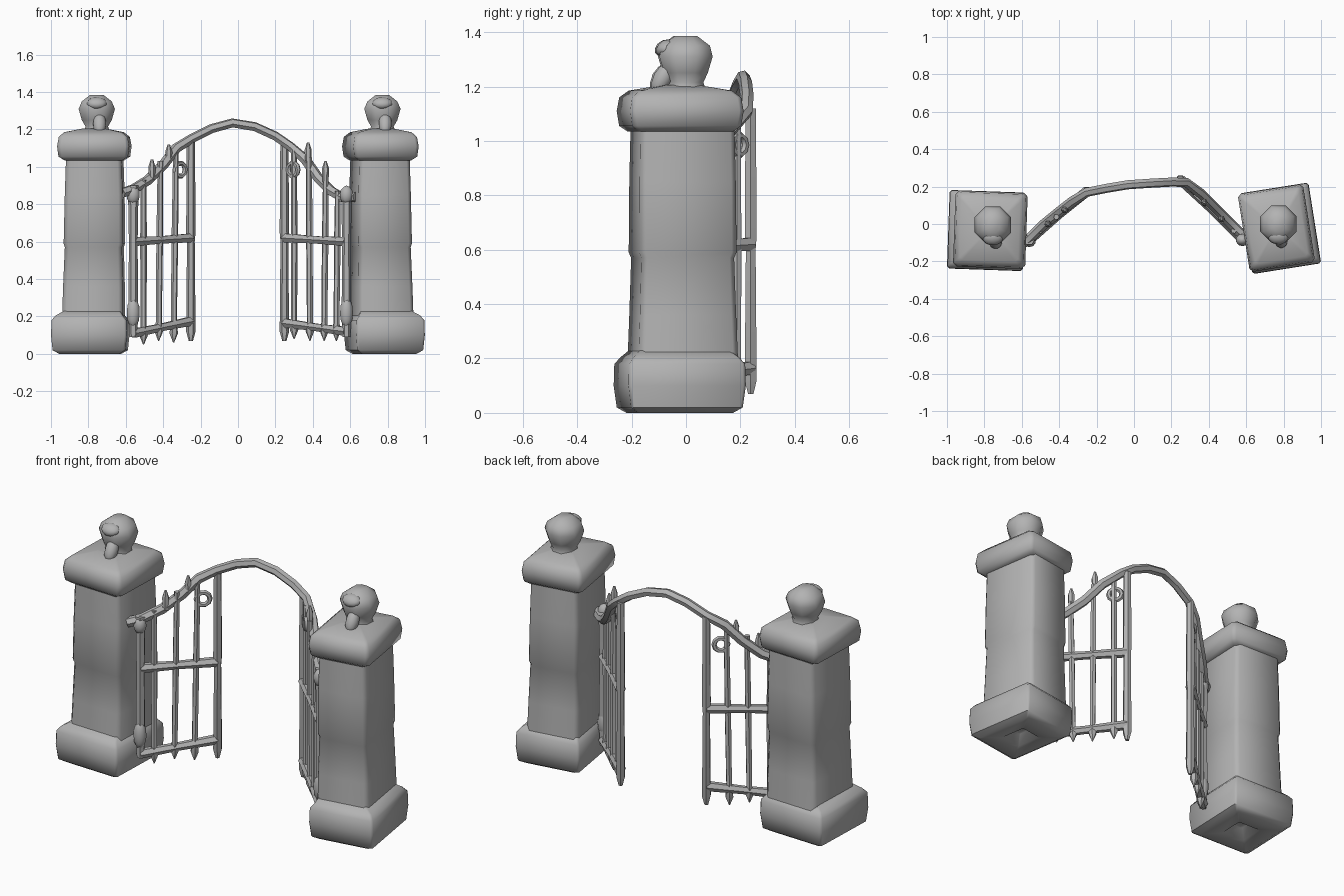
import bpy, bmesh, math
from mathutils import Matrix, Vector

cube = bpy.data.objects.get("Cube")
if cube:
    bpy.data.objects.remove(cube, do_unlink=True)

stone = bpy.data.materials.new("plain_grey")
stone.use_nodes = True
grey = (0.45, 0.45, 0.45, 1)
stone.diffuse_color = grey
stone.node_tree.nodes["Principled BSDF"].inputs["Base Color"].default_value = grey
stone.node_tree.nodes["Principled BSDF"].inputs["Roughness"].default_value = 0.8


def finish(obj, angle=50):
    """Assign the colour and smooth everything but hard edges."""
    obj.data.materials.clear()
    obj.data.materials.append(stone)
    bpy.ops.object.select_all(action='DESELECT')
    obj.select_set(True)
    bpy.context.view_layer.objects.active = obj
    bpy.ops.object.shade_smooth_by_angle(angle=math.radians(angle))
    return obj


def loft(name, rings, place, corner):
    """Stack of corner-cut rectangles; ring = z, half x, half y, x shift."""
    bm = bmesh.new()
    loops = []
    for z, hx, hy, dx in rings:
        c = corner * min(hx, hy)
        pts = [(hx, -hy + c), (hx, hy - c), (hx - c, hy), (-hx + c, hy),
               (-hx, hy - c), (-hx, -hy + c), (-hx + c, -hy), (hx - c, -hy)]
        loops.append([bm.verts.new((x + dx, y, z)) for x, y in pts])
    for a, b in zip(loops, loops[1:]):
        for i in range(8):
            j = (i + 1) % 8
            bm.faces.new((a[i], a[j], b[j], b[i]))
    bm.faces.new(reversed(loops[0]))
    bm.faces.new(loops[-1])
    bm.transform(place)
    mesh = bpy.data.meshes.new(name)
    bm.to_mesh(mesh)
    bm.free()
    obj = bpy.data.objects.new(name, mesh)
    bpy.context.collection.objects.link(obj)
    return finish(obj)


def rod(name, points, radius, scales):
    """Wrought rod along points, thickened or tapered by the scales."""
    curve = bpy.data.curves.new(name, 'CURVE')
    curve.dimensions = '3D'
    curve.bevel_depth = radius
    curve.bevel_resolution = 1
    curve.use_fill_caps = True
    line = curve.splines.new('POLY')
    line.points.add(len(points) - 1)
    for p, q, scale in zip(line.points, points, scales):
        p.co = (*q, 1)
        p.radius = scale
    obj = bpy.data.objects.new(name, curve)
    bpy.context.collection.objects.link(obj)
    bpy.ops.object.select_all(action='DESELECT')
    obj.select_set(True)
    bpy.context.view_layer.objects.active = obj
    bpy.ops.object.convert(target='MESH')
    return finish(bpy.context.object)


def lump(name, place, size, tilt=0):
    """Rough low-poly stone or iron lump."""
    bpy.ops.mesh.primitive_ico_sphere_add(subdivisions=2, radius=1, location=place,
                                          rotation=(tilt, 0, 0))
    obj = bpy.context.object
    obj.name = name
    obj.scale = size
    return finish(obj)


# Pillar outlines, bottom to top
base = [(0.05, .03, .03, 0), (0.005, .07, .07, 0), (0, .16, .17, 0), (0.02, .195, .2, 0),
        (0.1, .203, .21, 0), (0.18, .2, .208, 0), (0.205, .18, .188, 0), (0.23, .15, .16, .015)]
shaft = [(0.2, .163, .178, .018), (0.36, .16, .172, .02), (0.57, .153, .166, .022),
         (0.59, .159, .174, .022), (0.85, .155, .172, .024), (1.06, .148, .168, .024)]
cap = [(1.035, .155, .17, .022), (1.055, .186, .195, .022), (1.11, .193, .203, .022),
       (1.16, .184, .195, .022), (1.185, .155, .165, .02), (1.205, .06, .06, .02)]
orb = [(1.19, .07, .072, 0), (1.215, .06, .064, 0), (1.25, .08, .08, 0),
       (1.31, .097, .098, 0), (1.35, .08, .088, 0), (1.385, .035, .042, 0)]

for side, s, x, y, turn, narrow, deep, orb_at in (
        ("right", -1, -.79, -.035, -2, 1, 1, (-.755, -.005)),
        ("left", 1, .783, -.023, 9, .915, 1.04, (.772, 0))):
    for part, rings, dy, corner in (("base", base, 0, .06), ("shaft", shaft, .014, .14),
                                    ("cap", cap, .005, .1)):
        place = (Matrix.Translation((x, y + dy, 0))
                 @ Matrix.Rotation(math.radians(turn), 4, 'Z'))
        fitted = [(z, hx * narrow, hy * deep, -s * dx) for z, hx, hy, dx in rings]
        loft(f"{side}_pillar_{part}", fitted, place, corner)
    ox, oy = orb_at
    loft(f"{side}_orb", orb, Matrix.Translation((ox, oy, 0)), .586)
    # Weathered carving on the front of the orb
    lump(f"{side}_orb_brow", (ox, oy - .07, 1.34), (.055, .042, .032), .4)
    lump(f"{side}_orb_foot", (ox + .015, oy - .085, 1.23), (.036, .036, .065), -.5)

# Arch sweeping between the pillars
rod("arch", [(-.62, -.12, .86), (-.56, -.08, .88), (-.48, 0, .93), (-.4, .065, 1.01),
             (-.33, .12, 1.1), (-.25, .17, 1.15), (-.14, .192, 1.205), (-.03, .21, 1.235),
             (.09, .218, 1.215), (.2, .224, 1.165), (.28, .222, 1.11), (.36, .16, 1.04),
             (.43, .09, .94), (.5, .02, .87), (.56, -.04, .835), (.63, -.09, .84)],
    .025, [1.1] * 5 + [1] * 6 + [1.1] * 5)


def build_leaf(side, outer, inner, bars, rails, post_top, stile_top, ring_x, spikes):
    """One open gate leaf on the line from the hinge to the free edge."""
    a, b = Vector(outer), Vector(inner)

    def at(x, z):
        t = (x - a.x) / (b.x - a.x)
        return (x, a.y + t * (b.y - a.y), z)

    # Hinge post and free stile
    rod(f"{side}_hinge_post", [at(a.x, z) for z in (.09, .2, .6, post_top)], .026, [.8, 1, .9, 1.1])
    rod(f"{side}_stile", [at(b.x, z) for z in (.07, .12, .6, .65, stile_top)], .023,
        [.5, 1.1, .9, 1.1, .95])
    # Cross rails
    for n, (z0, z1) in enumerate(rails):
        mid = (a.x + b.x) / 2
        rod(f"{side}_rail_{n}", [at(a.x, z0), at(mid, (z0 + z1) / 2), at(b.x, z1)], .025,
            [1.1, .9, 1.1])
    # Upright bars with pointed feet
    for n, (x, lean, low, top) in enumerate(bars):
        heights = (low, low + .05, low + .1, .6, top)
        path = [at(x + lean * z, z) for z in heights]
        rod(f"{side}_bar_{n}", path, .018, [.15, 1.3, .9, 1, .85])
    # Spikes rising over the arch
    for n, (x, z0, z1) in enumerate(spikes):
        rod(f"{side}_spike_{n}", [at(x, z0), at(x, z1 - .04), at(x, z1)], .016, [1, 1.2, .4])
    # Scroll ring
    bpy.ops.mesh.primitive_torus_add(
        major_segments=10, minor_segments=6, major_radius=.036, minor_radius=.014,
        location=at(ring_x, .985),
        rotation=(math.pi / 2, 0, math.atan2(b.y - a.y, b.x - a.x)))
    bpy.context.object.name = f"{side}_scroll"
    finish(bpy.context.object)
    # Hinge brackets
    for n, (z, tall) in enumerate(((.22, .08), (.85, .05))):
        x, y, z = at(a.x, z)
        lump(f"{side}_hinge_{n}", (x, y - .005, z), (.036, .034, tall))


build_leaf("right", (-.56, -.085), (-.252, .175),
           [(-.505, 0, .05, .93), (-.425, .01, .07, 1.03), (-.345, .012, .06, 1.08)],
           [(.6, .62), (.11, .175)], .9, 1.15, -.31, [(-.46, .93, 1.04), (-.37, 1.03, 1.12)])
build_leaf("left", (.58, -.08), (.248, .238),
           [(.3, 0, .08, 1.09), (.385, -.005, .07, 1.05), (.46, .01, .07, .96),
            (.525, .01, .07, .87)],
           [(.6, .62), (.12, .165)], .85, 1.12, .295, [(.375, 1.03, 1.13), (.468, .92, 1.03)])
